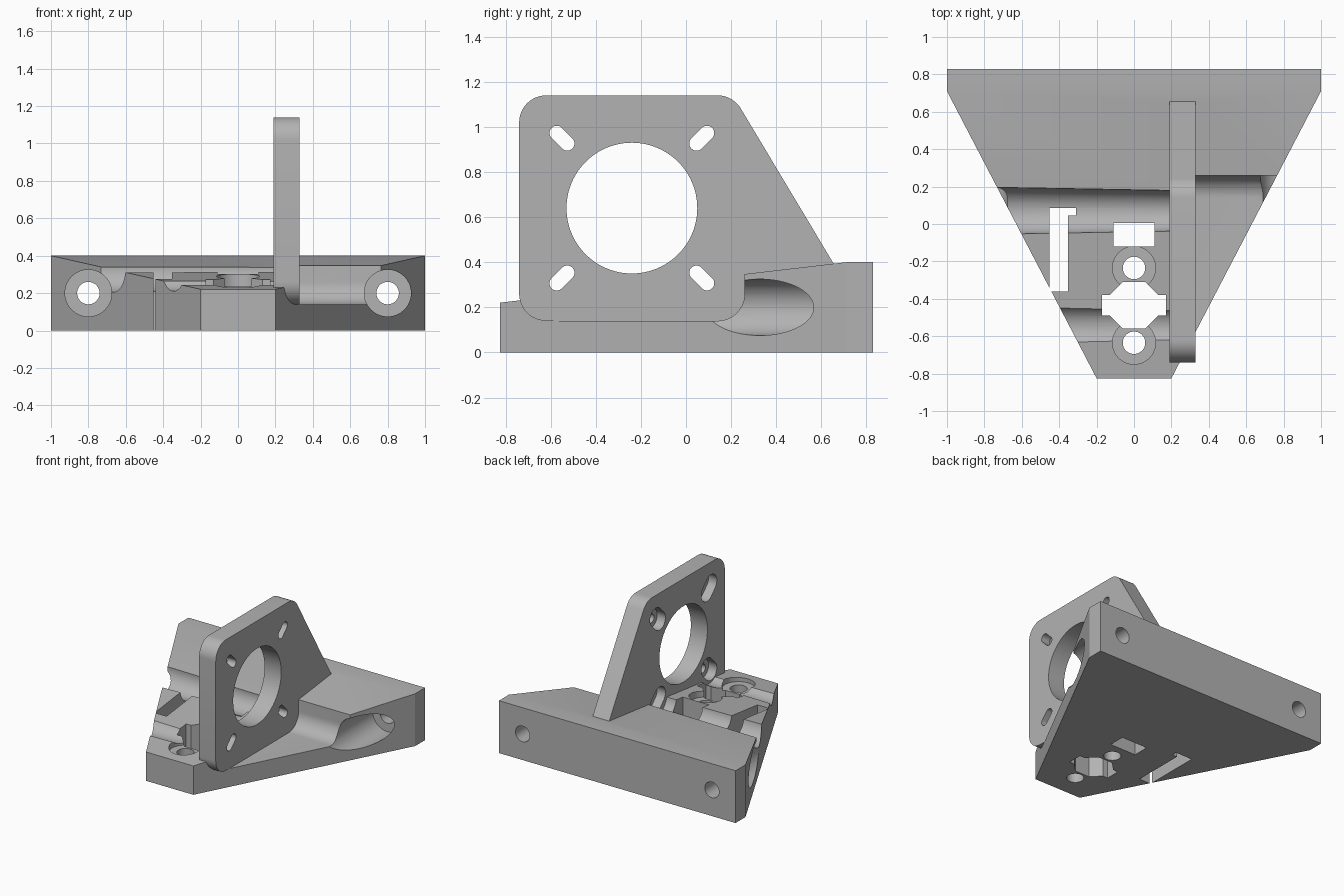
import bpy, bmesh, math
from mathutils import Vector

if "Cube" in bpy.data.objects:
    bpy.data.objects.remove(bpy.data.objects["Cube"], do_unlink=True)

grey = bpy.data.materials.new("plain grey")
grey.use_nodes = True
grey.diffuse_color = (0.45, 0.45, 0.45, 1)
grey.node_tree.nodes["Principled BSDF"].inputs["Base Color"].default_value = grey.diffuse_color


def place(axis, u, v, w):
    """Put profile coordinates u, v and depth w into space."""
    return {"x": Vector((w, u, v)), "y": Vector((u, w, v)), "z": Vector((u, v, w))}[axis]


def loft(name, axis, start, end, lo, hi):
    """Solid between two matching outlines set along an axis."""
    bm = bmesh.new()
    a = [bm.verts.new(place(axis, *p, lo)) for p in start]
    b = [bm.verts.new(place(axis, *p, hi)) for p in end]
    bm.faces.new(a)
    bm.faces.new(b)
    for i in range(len(a)):
        j = (i + 1) % len(a)
        bm.faces.new((a[i], a[j], b[j], b[i]))
    bmesh.ops.recalc_face_normals(bm, faces=bm.faces)
    mesh = bpy.data.meshes.new(name)
    bm.to_mesh(mesh)
    bm.free()
    mesh.materials.append(grey)
    obj = bpy.data.objects.new(name, mesh)
    bpy.context.collection.objects.link(obj)
    return obj


def prism(name, axis, outline, lo, hi):
    return loft(name, axis, outline, outline, lo, hi)


def arc(u, v, r, start, sweep, n):
    return [(u + r * math.cos(math.radians(start + sweep * i / n)),
             v + r * math.sin(math.radians(start + sweep * i / n))) for i in range(n + 1)]


def circle(u, v, r, n=48):
    return arc(u, v, r, 0, 360, n)[:-1]


def rect(u0, u1, v0, v1):
    return [(u0, v0), (u1, v0), (u1, v1), (u0, v1)]


def slot(u, v, half, r, angle):
    du, dv = half * math.cos(math.radians(angle)), half * math.sin(math.radians(angle))
    return (arc(u + du, v + dv, r, angle - 90, 180, 14)
            + arc(u - du, v - dv, r, angle + 90, 180, 14))


def combine(target, tool, operation="DIFFERENCE"):
    mod = target.modifiers.new("combine", "BOOLEAN")
    mod.object, mod.operation, mod.solver = tool, operation, "EXACT"
    bpy.context.view_layer.objects.active = target
    bpy.ops.object.modifier_apply(modifier=mod.name)
    bpy.data.objects.remove(tool, do_unlink=True)


# Wedge shaped base: side profile trimmed to the tapering plan
body = prism("motor_bracket", "x",
             [(-0.83, 0), (0.83, 0), (0.83, 0.4), (0.71, 0.4), (-0.83, 0.22)], -1.2, 1.2)
plan = [(-1, 0.9), (-1, 0.71), (-0.2, -0.825), (0.2, -0.825), (1, 0.71), (1, 0.9)]
combine(body, prism("plan", "z", plan, -0.5, 1), "INTERSECT")

# Upright mounting plate with sloped brace
R, Y0, Y1, Z0, Z1 = 0.12, -0.74, 0.26, 0.14, 1.14
lower_left = arc(Y0 + R, Z0 + R, R, 180, 90, 12)
upper_left = arc(Y0 + R, Z1 - R, R, 90, 90, 12)
brace = [(0.66, 0.385), (0.66, 0.25), (Y1, 0.2)]
plate = prism("plate", "x", lower_left + arc(Y1 - R, Z0 + R, R, 270, 75, 10) + brace[::-1]
              + arc(Y1 - R, Z1 - R, R, 31, 59, 10) + upper_left, 0.19, 0.33)
combine(body, plate, "UNION")

# Rounded square motor clearance beside the plate
pocket = (lower_left + arc(Y1 - R, Z0 + R, R, 270, 90, 12)
          + arc(Y1 - R, Z1 - R, R, 0, 90, 12) + upper_left)
combine(body, prism("pocket", "x", pocket, 0.33, 1.5))

# Motor opening and radial screw slots with recessed heads
CY, CZ, S = -0.24, 0.64, 0.31
combine(body, prism("opening", "x", circle(CY, CZ, 0.29, 96), 0.1, 0.5))
for sy in (-1, 1):
    for sz in (-1, 1):
        y, z, angle = CY + sy * S, CZ + sz * S, 45 * sy * sz
        combine(body, prism("screw_slot", "x", slot(y, z, 0.033, 0.032, angle), 0.1, 0.5))
        combine(body, prism("head_recess", "x", slot(y, z, 0.033, 0.07, angle), 0.17, 0.26))

# Tapered tool channels leading to the lower screws
for y in (CY - S, CY + S):
    combine(body, loft("channel", "x", circle(y, CZ - S, 0.133), circle(y, CZ - S, 0.11), -1.1, 0.19))

# Stepped rod bores on both sides
for x in (-0.8, 0.8):
    combine(body, prism("rod_bore", "y", circle(x, 0.2, 0.125, 64), -1, 0.66))
    combine(body, prism("rod_hole", "y", circle(x, 0.2, 0.06), 0.5, 1))

# Counterbored bolt holes
for y, floor in ((-0.235, 0.235), (-0.635, 0.2)):
    combine(body, prism("bolt_head", "z", circle(0, y, 0.115), floor, 0.6))
    combine(body, prism("bolt_hole", "z", circle(0, y, 0.06), -0.2, 0.6))

# Nut window, strap window and side slot
half = [(0.06, -0.56), (0.13, -0.49), (0.172, -0.49), (0.172, -0.38), (0.13, -0.38), (0.06, -0.31)]
combine(body, prism("nut_window", "z", half + [(-x, y) for x, y in half[::-1]], -0.2, 0.6))
combine(body, prism("strap_window", "z", rect(-0.11, 0.11, -0.12, 0.005), -0.2, 0.6))
side = [(-0.452, -0.36), (-0.352, -0.36), (-0.352, 0.045), (-0.31, 0.045), (-0.31, 0.085), (-0.452, 0.085)]
combine(body, prism("side_slot", "z", side, -0.2, 0.6))

# Smooth curved walls, keep machined edges crisp
bpy.ops.object.select_all(action="DESELECT")
body.select_set(True)
bpy.context.view_layer.objects.active = body
bpy.ops.object.shade_smooth_by_angle(angle=math.radians(25))
